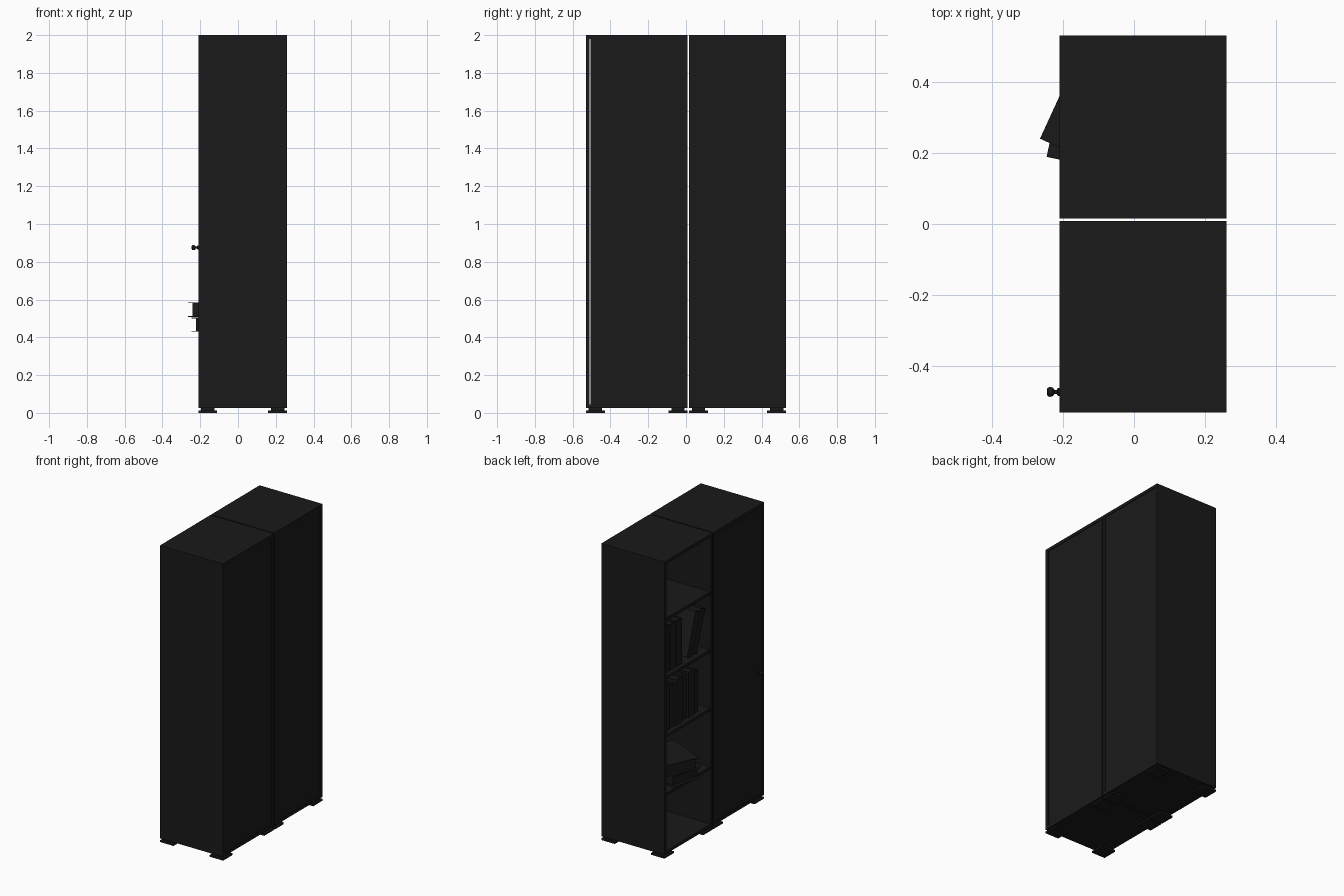
import bpy, bmesh, math
from mathutils import Matrix, Vector

if "Cube" in bpy.data.objects:
    bpy.data.objects.remove(bpy.data.objects["Cube"])

black = bpy.data.materials.new("black_finish")
black.diffuse_color = (0.01, 0.01, 0.01, 1)
black.use_nodes = True
black.node_tree.nodes["Principled BSDF"].inputs["Base Color"].default_value = black.diffuse_color


def boxes(name, parts, matrix=None):
    """One object made of boxes given as (x0, x1, y0, y1, z0, z1)."""
    bm = bmesh.new()
    for x0, x1, y0, y1, z0, z1 in parts:
        m = Matrix.Translation(((x0 + x1) / 2, (y0 + y1) / 2, (z0 + z1) / 2))
        m = m @ Matrix.Diagonal((x1 - x0, y1 - y0, z1 - z0, 1))
        bmesh.ops.create_cube(bm, size=1, matrix=m)
    me = bpy.data.meshes.new(name)
    bm.to_mesh(me)
    bm.free()
    ob = bpy.data.objects.new(name, me)
    me.materials.append(black)
    bpy.context.collection.objects.link(ob)
    if matrix:
        ob.matrix_world = matrix
    return ob


X0, X1, Z0, Z1, T = -0.21, 0.26, 0.025, 2.0, 0.02
SHELVES = (0.43, 0.825, 1.22, 1.61)      # top surface of each shelf


def cabinet(label, y0, y1, gap=0.0):
    # carcass: two sides, top, bottom
    boxes(label + "_carcass", [
        (X0, X1, y0, y0 + T, Z0, Z1), (X0, X1, y1 - T, y1, Z0, Z1),
        (X0, X1, y0 + T, y1 - T, Z1 - T, Z1),
        (X0, X1, y0 + T, y1 - T, Z0, Z0 + T)])
    boxes(label + "_back_panel",
          [(X1 - 0.012, X1 - 0.004, y0 + T + gap, y1 - T, Z0 + T, Z1 - T)])
    for i, z in enumerate(SHELVES):
        boxes(f"{label}_shelf_{i + 1}",
              [(X0 + 0.022 if gap else X0 + 0.005, X1 - 0.012,
                y0 + T + gap, y1 - T, z - T, z)])
    # stepped square feet in the corners
    for i, fx in enumerate((X0, X1 - 0.1)):
        for j, fy in enumerate((y0, y1 - 0.1)):
            boxes(f"{label}_foot_{i}{j}", [
                (fx, fx + 0.1, fy, fy + 0.1, 0, 0.012),
                (fx + 0.015, fx + 0.085, fy + 0.015, fy + 0.085, 0.012, Z0)])


cabinet("open_cabinet", 0.016, 0.53)
cabinet("door_cabinet", -0.53, 0.008, gap=0.005)

# inset door
boxes("door", [(X0, X0 + 0.02, -0.505, -0.014, Z0 + T + 0.003, Z1 - T - 0.003)])

# lathed door knob, axis along x
profile = [(0, 0.011), (0.004, 0.011), (0.007, 0.006), (0.014, 0.006),
           (0.018, 0.012), (0.026, 0.014), (0.032, 0.012), (0.035, 0.007)]
bm = bmesh.new()
rings = []
for d, r in profile:
    rings.append([bm.verts.new((X0 - d, -0.472 + r * math.cos(a), 0.875 + r * math.sin(a)))
                  for a in (2 * math.pi * k / 24 for k in range(24))])
for a, b in zip(rings, rings[1:]):
    for k in range(24):
        bm.faces.new((a[k], a[k - 1], b[k - 1], b[k]))
bm.faces.new(rings[0])
bm.faces.new(rings[-1])
bmesh.ops.recalc_face_normals(bm, faces=bm.faces)
me = bpy.data.meshes.new("door_knob")
bm.to_mesh(me)
bm.free()
me.materials.append(black)
knob = bpy.data.objects.new("door_knob", me)
bpy.context.collection.objects.link(knob)
bpy.context.view_layer.objects.active = knob
knob.select_set(True)
bpy.ops.object.shade_smooth_by_angle(angle=math.radians(40))


def book(name, t, depth, height, matrix):
    """Upright book, spine on -x, base corner at the origin, thickness in y."""
    c = 0.004
    boxes(name, [(0, depth, 0, c, 0, height), (0, depth, t - c, t, 0, height),
                 (0, c, c, t - c, 0, height),
                 (c, depth - 0.012, c, t - c, 0.012, height - 0.012)], matrix)


# standing row on the second shelf
y = 0.508
for i, (t, h) in enumerate([(0.07, 0.31), (0.06, 0.29), (0.07, 0.31),
                            (0.055, 0.30), (0.065, 0.31), (0.05, 0.28)]):
    y -= t + 0.004
    book(f"row_book_{i + 1}", t, 0.23, h,
         Matrix.Translation((X0 + 0.03 + 0.01 * (i % 2), y, SHELVES[1])))

# upper shelf: upright books and two leaning ones
y = 0.508
for i, t in enumerate((0.07, 0.06, 0.065)):
    y -= t + 0.004
    book(f"upper_book_{i + 1}", t, 0.23, 0.31,
         Matrix.Translation((X0 + 0.03, y, SHELVES[2])))
for i, yy in enumerate((0.17, 0.225)):
    book(f"leaning_book_{i + 1}", 0.05, 0.22, 0.29,
         Matrix.Translation((X0 + 0.035, yy - 0.035, SHELVES[2]))
         @ Matrix.Rotation(math.radians(18), 4, 'X'))

# lying stack on the low shelf, upper volume turned outward
for i, (cx, cy, z, t, ang) in enumerate([(-0.075, 0.27, 0.43, 0.075, -12),
                                         (-0.08, 0.282, 0.508, 0.077, -24.6)]):
    # local box centred, lid and base boards overhang the page block
    w, d, c = 0.15, 0.115, 0.004
    boxes(f"stacked_book_{i + 1}", [
        (-w, w, -d, d, 0, c), (-w, w, -d, d, t - c, t),
        (w - c, w, -d, d, c, t - c),
        (-w + 0.02, w - c, -d + 0.012, d - 0.012, c, t - c)],
        Matrix.Translation((cx, cy, z)) @ Matrix.Rotation(math.radians(ang), 4, 'Z'))
